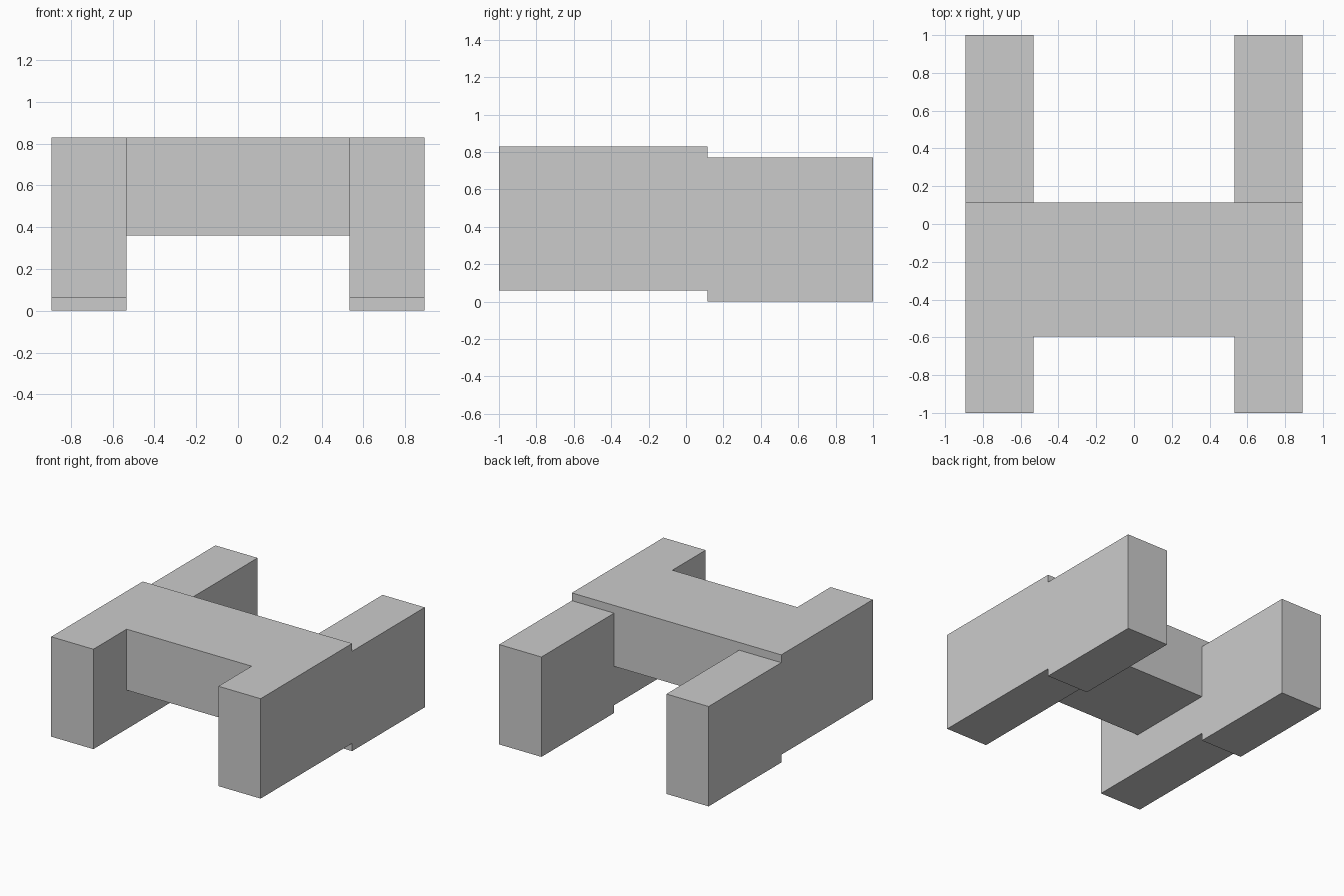
import bpy
import bmesh

cube = bpy.data.objects.get("Cube")
if cube:
    bpy.data.objects.remove(cube, do_unlink=True)

OUTER, INNER = 0.893, 0.533   # side rail x limits
STEP = 0.115                  # y where the rails step down

grey = bpy.data.materials.new("plain grey")
grey.use_nodes = True
colour = (0.6, 0.6, 0.6, 1)
grey.diffuse_color = colour
grey.node_tree.nodes["Principled BSDF"].inputs["Base Color"].default_value = colour


def extrude_profile(name, profile, x0, x1):
    """Extrude a (y, z) outline along x into a closed solid."""
    bm = bmesh.new()
    face = bm.faces.new([bm.verts.new((x0, y, z)) for y, z in profile])
    result = bmesh.ops.extrude_face_region(bm, geom=[face])
    moved = [v for v in result["geom"] if isinstance(v, bmesh.types.BMVert)]
    bmesh.ops.translate(bm, verts=moved, vec=(x1 - x0, 0, 0))
    bmesh.ops.recalc_face_normals(bm, faces=bm.faces)
    mesh = bpy.data.meshes.new(name)
    bm.to_mesh(mesh)
    bm.free()
    mesh.materials.append(grey)
    obj = bpy.data.objects.new(name, mesh)
    bpy.context.collection.objects.link(obj)
    return obj


# Side rails: raised front half, lowered rear half
rail = [(-1, 0.06), (STEP, 0.06), (STEP, 0), (1, 0),
        (1, 0.77), (STEP, 0.77), (STEP, 0.83), (-1, 0.83)]
for side, sign in (("left", 1), ("right", -1)):
    extrude_profile(side + "_rail", rail, sign * INNER, sign * OUTER)

# Crossbar joining the rails, flush with their raised tops
bar = [(-0.595, 0.36), (STEP, 0.36), (STEP, 0.83), (-0.595, 0.83)]
extrude_profile("crossbar", bar, -INNER, INNER)
